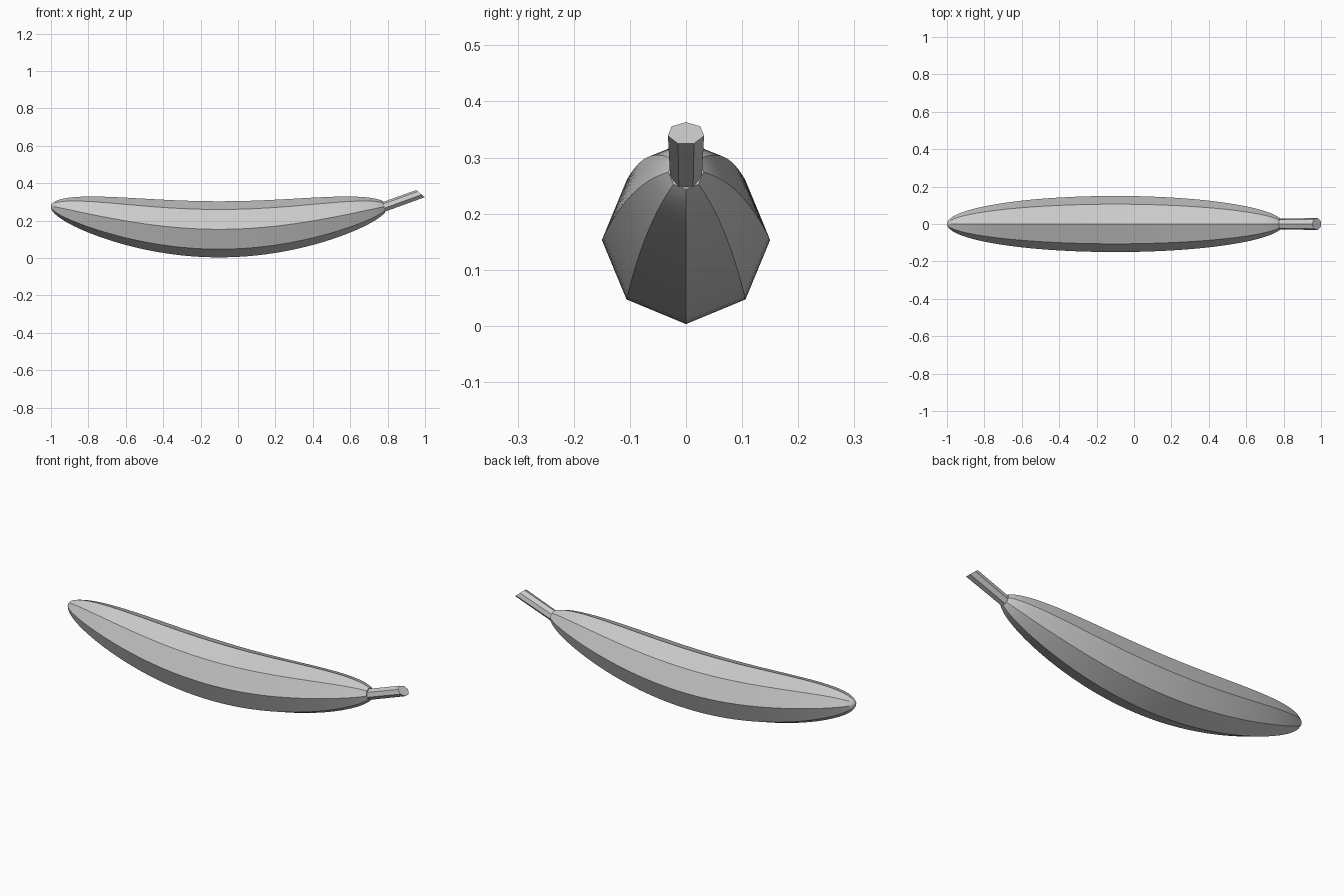
import bpy, bmesh, math
from mathutils import Vector

if "Cube" in bpy.data.objects:
    bpy.data.objects.remove(bpy.data.objects["Cube"])


def loft(name, rings, sides):
    """Skin rings given as (centre, up vector, half width), starting at the top vertex."""
    bm = bmesh.new()
    loops = []
    for c, up, w in rings:
        loop = []
        for i in range(sides):
            a = 2 * math.pi * i / sides
            loop.append(bm.verts.new(c + up * math.cos(a) + Vector((0, w * math.sin(a), 0))))
        loops.append(loop)
    for a, b in zip(loops, loops[1:]):
        for i in range(sides):
            j = (i + 1) % sides
            bm.faces.new((a[i], a[j], b[j], b[i]))
    bm.faces.new(loops[0])
    bm.faces.new(list(reversed(loops[-1])))
    bmesh.ops.recalc_face_normals(bm, faces=bm.faces)
    me = bpy.data.meshes.new(name)
    bm.to_mesh(me)
    bm.free()
    ob = bpy.data.objects.new(name, me)
    bpy.context.collection.objects.link(ob)
    bpy.ops.object.select_all(action='DESELECT')
    ob.select_set(True)
    bpy.context.view_layer.objects.active = ob
    bpy.ops.object.shade_smooth_by_angle(angle=math.radians(30))
    return ob


# Fruit body: eight-sided ellipse profile swept along a sagging centre line
half, mid_x, radius, sag = 0.9, -0.1, 0.15, 0.125
rings = []
steps = 48
a0, a1 = math.pi * 0.996, math.acos(0.978)
for k in range(steps + 1):
    a = a0 + (a1 - a0) * k / steps
    u, r = math.cos(a), radius * math.sin(a)
    z = 0.153 + sag * (1.25 * u**2 - 0.25 * u**4)
    slope = sag * (2.5 * u - u**3) / half
    up = Vector((-slope, 0, 1)).normalized() * r
    rings.append((Vector((mid_x + half * u, 0, z)), up, r))
loft("fruit_body", rings, 8)

# Stem: thin prism with a slanted cut end
loft("stem", [
    (Vector((0.775, 0, 0.27)), Vector((-0.006, 0, 0.027)), 0.029),
    (Vector((0.977, 0, 0.343)), Vector((-0.024, 0, 0.02)), 0.033),
], 7)
